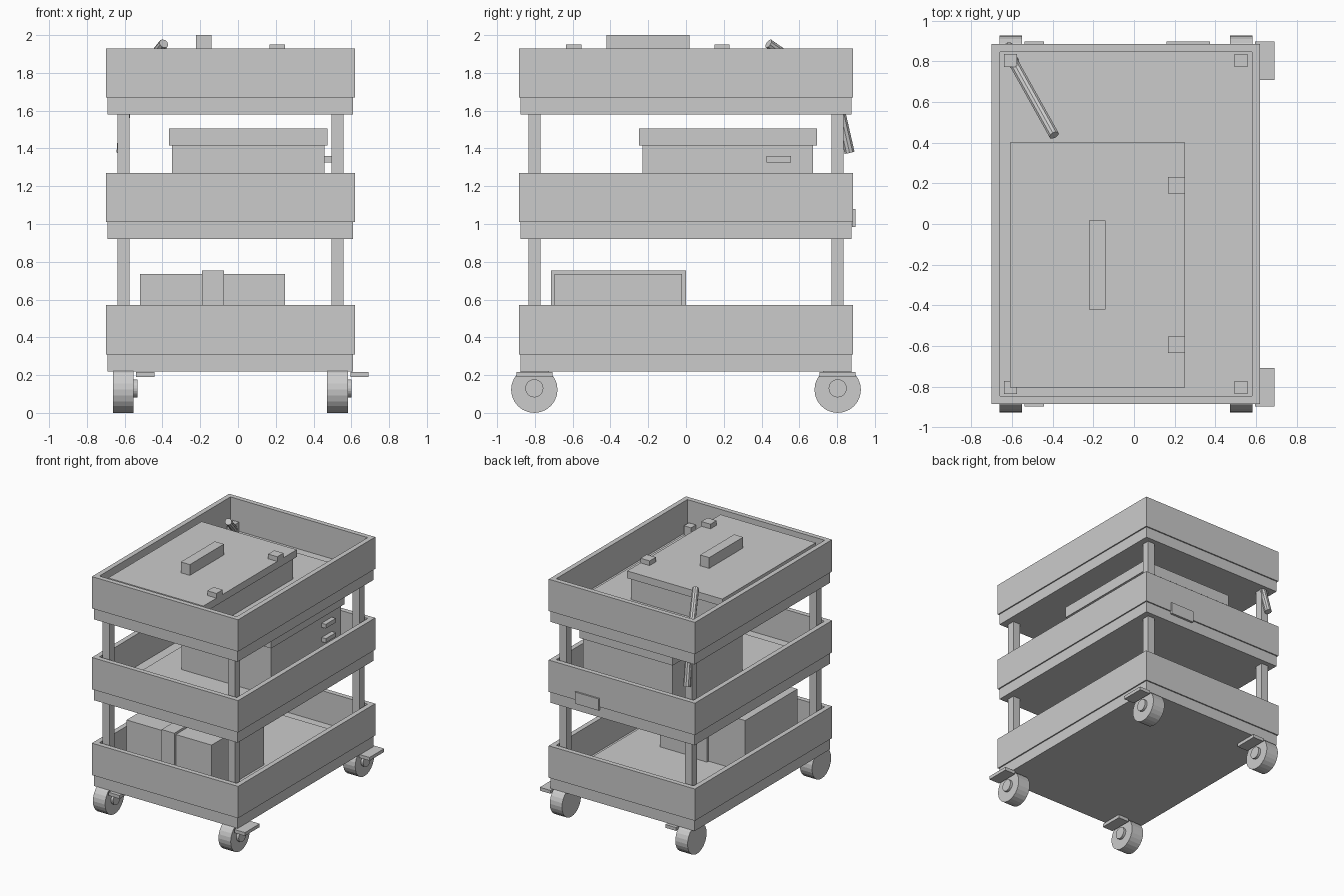
import bpy, bmesh
from mathutils import Vector, Matrix

if "Cube" in bpy.data.objects:
    bpy.data.objects.remove(bpy.data.objects["Cube"])


def make_object(name, bm):
    mesh = bpy.data.meshes.new(name)
    bm.to_mesh(mesh)
    bm.free()
    obj = bpy.data.objects.new(name, mesh)
    bpy.context.collection.objects.link(obj)
    return obj


def box(name, x, y, z):
    """Box from (min, max) ranges on each axis."""
    bm = bmesh.new()
    lo = Vector((x[0], y[0], z[0]))
    hi = Vector((x[1], y[1], z[1]))
    mat = Matrix.Translation((lo + hi) / 2) @ Matrix.Diagonal((*(hi - lo), 1))
    bmesh.ops.create_cube(bm, size=1, matrix=mat)
    return make_object(name, bm)


def rod(name, a, b, radius, sides):
    """Cylinder between two points."""
    a, b = Vector(a), Vector(b)
    d = b - a
    mat = Matrix.Translation((a + b) / 2) @ d.to_track_quat('Z', 'Y').to_matrix().to_4x4()
    bm = bmesh.new()
    bmesh.ops.create_cone(bm, cap_ends=True, segments=sides, radius1=radius,
                          radius2=radius, depth=d.length, matrix=mat)
    return make_object(name, bm)


CX = -0.04                       # cart centre line
X0, X1, Y = CX - 0.66, CX + 0.66, 0.885
WALL = 0.04

# Three trays: slab, floor mat and four walls
for level, z in (("bottom", 0.22), ("middle", 0.92), ("top", 1.58)):
    f, t = z + 0.09, z + 0.35
    box(level + "_tray_slab", (X0 + 0.01, X1 - 0.01), (-Y + 0.01, Y - 0.01), (z, f))
    box(level + "_tray_mat", (-0.58, 0.56), (-0.77, 0.775), (f, f + 0.005))
    box(level + "_tray_front", (X0, X1), (-Y, -Y + WALL), (f, t))
    box(level + "_tray_back", (X0, X1), (Y - WALL, Y), (f, t))
    box(level + "_tray_left", (X0, X0 + WALL), (-Y + WALL, Y - WALL), (f, t))
    box(level + "_tray_right", (X1 - WALL, X1), (-Y + WALL, Y - WALL), (f, t))

# Corner posts, casters with hubs and brake pedals
for sx, px in (("left", CX - 0.567), ("right", CX + 0.567)):
    for sy, py in (("front", -0.803), ("back", 0.803)):
        n = sy + "_" + sx
        box(n + "_post", (px - 0.032, px + 0.032), (py - 0.032, py + 0.032), (0.25, 1.75))
        rod(n + "_wheel", (px - 0.055, py, 0.123), (px + 0.055, py, 0.123), 0.123, 24)
        rod(n + "_hub", (px, py, 0.13), (px + 0.075, py, 0.13), 0.048, 20)
        box(n + "_brake_pedal", (px + 0.068, px + 0.165), (py - 0.095, py + 0.095), (0.19, 0.217))

# Label plate on the back of the middle tray
box("label_plate", (0.16, 0.375), (0.88, 0.898), (0.985, 1.08))

# Strapped box on the bottom tray
box("strapped_box", (-0.52, 0.248), (-0.695, -0.02), (0.31, 0.735))
box("box_strap", (-0.19, -0.075), (-0.715, 0.0), (0.31, 0.753))

# Lidded case on the middle tray with two side latches
box("case_body", (-0.35, 0.458), (-0.23, 0.672), (1.01, 1.415))
box("case_lid", (-0.365, 0.475), (-0.25, 0.693), (1.415, 1.505))
for i, z in enumerate((1.225, 1.342)):
    box(f"case_catch_{i + 1}", (0.455, 0.495), (0.425, 0.555), (z - 0.017, z + 0.017))

# Toolbox on the top tray
box("toolbox_body", (-0.59, 0.23), (-0.78, 0.38), (1.67, 1.853))
box("toolbox_lid", (-0.61, 0.25), (-0.803, 0.402), (1.853, 1.912))
box("toolbox_handle", (-0.222, -0.14), (-0.421, 0.018), (1.912, 2.0))
for i, y in enumerate((-0.594, 0.19)):
    box(f"toolbox_latch_{i + 1}", (0.167, 0.25), (y - 0.04, y + 0.04), (1.905, 1.95))

# Bent push bar at the back left corner
elbow = (-0.59, 0.79, 1.71)
rod("bar_grip", (-0.393, 0.437, 1.955), elbow, 0.026, 10)
rod("bar_shank", (-0.615, 0.866, 1.378), elbow, 0.028, 10)
